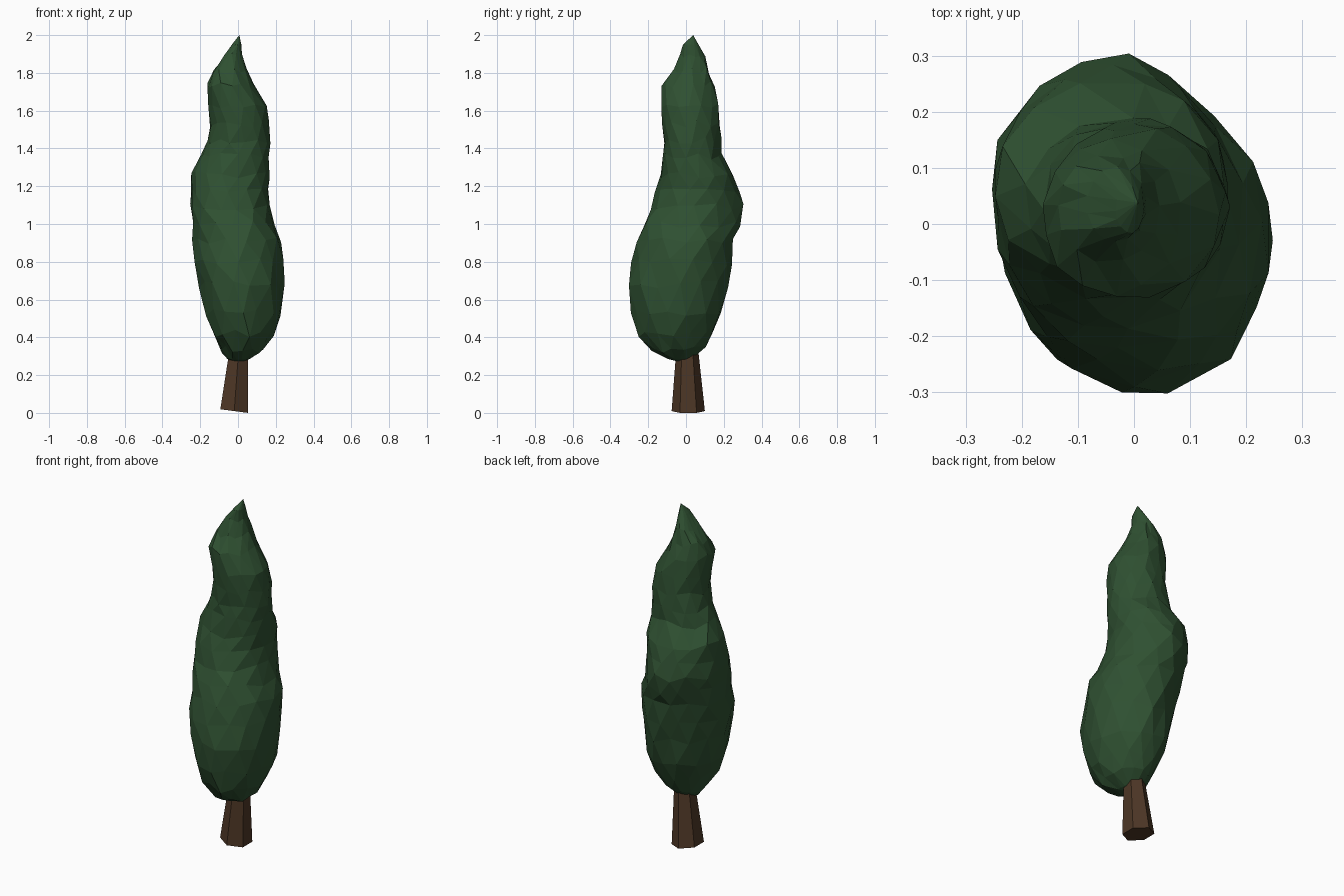
import bpy, bmesh, math, random

if "Cube" in bpy.data.objects:
    bpy.data.objects.remove(bpy.data.objects["Cube"])
random.seed(4)


def material(name, rgb):
    m = bpy.data.materials.new(name)
    m.diffuse_color = (*rgb, 1)
    m.use_nodes = True
    m.node_tree.nodes["Principled BSDF"].inputs["Base Color"].default_value = m.diffuse_color
    return m


def make_object(name, bm, mat):
    bmesh.ops.recalc_face_normals(bm, faces=bm.faces)
    me = bpy.data.meshes.new(name)
    bm.to_mesh(me)
    bm.free()
    me.materials.append(mat)
    ob = bpy.data.objects.new(name, me)
    bpy.context.collection.objects.link(ob)
    return ob


def sample(pts, z):
    """Read a (z, value) outline at height z."""
    for (z0, a), (z1, b) in zip(pts, pts[1:]):
        if z0 <= z <= z1:
            return a + (b - a) * (z - z0) / (z1 - z0)
    return pts[0][1] if z < pts[0][0] else pts[-1][1]


# Foliage outlines: left, right, front, back
left = [(.28, -.05), (.335, -.09), (.415, -.135), (.53, -.18), (.68, -.21), (.865, -.24), (.955, -.235),
        (1.09, -.255), (1.25, -.25), (1.34, -.2), (1.43, -.165), (1.51, -.145), (1.73, -.165),
        (1.81, -.135), (1.88, -.085), (1.96, -.025), (2, .0)]
right = [(.28, .055), (.325, .13), (.435, .2), (.55, .225), (.705, .25), (.9, .24), (1.01, .19),
         (1.13, .155), (1.34, .172), (1.62, .155), (1.79, .055), (1.86, .025), (2, .014)]
front = [(.27, -.06), (.305, -.14), (.37, -.235), (.48, -.285), (.57, -.288), (.705, -.305), (.9, -.26),
         (1.08, -.195), (1.235, -.14), (1.42, -.115), (1.58, -.135), (1.74, -.125), (1.815, -.065),
         (1.885, -.03), (1.945, -.02), (2, .03)]
back = [(.29, .03), (.335, .1), (.44, .15), (.575, .21), (.76, .23), (.92, .255), (1.08, .3), (1.26, .255),
        (1.37, .183), (1.45, .188), (1.62, .175), (1.75, .145), (1.88, .1), (2, .045)]
heights = [.285, .335, .42, .53, .68, .8, .91, 1.0, 1.09, 1.17, 1.26, 1.36, 1.44, 1.53, 1.63, 1.74, 1.81, 1.88, 1.95]

# Foliage: staggered triangulated rings with a little irregularity
bm = bmesh.new()
N = 14
rings = []
for k, z in enumerate(heights):
    l, r, f, b = (sample(p, z) for p in (left, right, front, back))
    ring = []
    for i in range(N):
        a = 2 * math.pi * (i + .5 * (k % 2) + random.uniform(-.15, .15)) / N
        s = random.uniform(.97, 1.04)
        x = (l + r) / 2 + (r - l) / 2 * s * math.cos(a)
        y = (f + b) / 2 + (b - f) / 2 * s * math.sin(a)
        dz = random.uniform(-.02, .02) if 0 < k < len(heights) - 1 else 0
        ring.append(bm.verts.new((x, y, z + dz)))
    rings.append(ring)
for k in range(len(rings) - 1):
    lo, up = rings[k], rings[k + 1]
    for i in range(N):
        j = (i + 1) % N
        if k % 2 == 0:
            bm.faces.new((lo[i], lo[j], up[i]))
            bm.faces.new((lo[j], up[j], up[i]))
        else:
            bm.faces.new((lo[i], lo[j], up[j]))
            bm.faces.new((lo[i], up[j], up[i]))
tip = bm.verts.new((.007, .038, 2))
base = bm.verts.new((.005, -.015, .265))
for i in range(N):
    j = (i + 1) % N
    bm.faces.new((rings[-1][i], rings[-1][j], tip))
    bm.faces.new((rings[0][j], rings[0][i], base))
make_object("foliage", bm, material("dark green", (.028, .08, .031)))

# Trunk: tapered six-sided post with a slightly sloping foot
bm = bmesh.new()
levels = [(.0, -.02, .012, .085, .088), (.42, .01, .005, .048, .05)]
tr = []
for n, (z, cx, cy, rx, ry) in enumerate(levels):
    ring = []
    for i in range(6):
        a = math.pi / 3 * (i + .5)
        x, y = cx + rx * math.cos(a), cy + ry * math.sin(a)
        ring.append(bm.verts.new((x, y, z + (.013 - .13 * (x - cx) if n == 0 else 0))))
    tr.append(ring)
low = min(v.co.z for v in tr[0])
for v in tr[0]:
    v.co.z -= low
for i in range(6):
    j = (i + 1) % 6
    bm.faces.new((tr[0][i], tr[0][j], tr[1][j], tr[1][i]))
bm.faces.new(tr[0][::-1])
bm.faces.new(tr[1])
make_object("trunk", bm, material("bark brown", (.075, .038, .019)))
